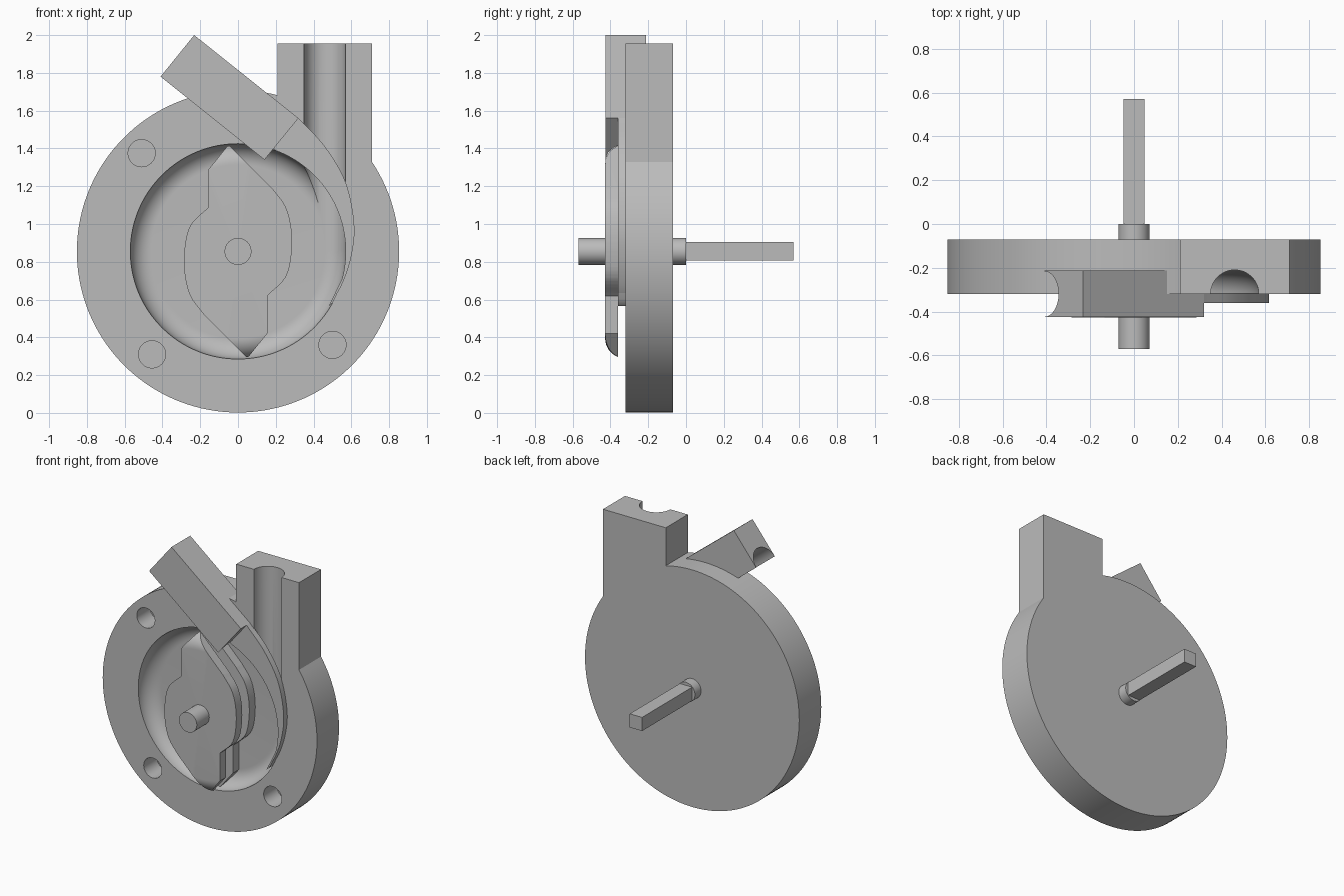
import bpy, bmesh, math
from mathutils import Vector

cube = bpy.data.objects.get("Cube")
if cube:
    bpy.data.objects.remove(cube, do_unlink=True)

grey = bpy.data.materials.new("plain grey")
grey.use_nodes = True
grey.diffuse_color = (0.5, 0.5, 0.5, 1)
grey.node_tree.nodes["Principled BSDF"].inputs["Base Color"].default_value = (0.5, 0.5, 0.5, 1)

CZ = 0.855            # height of the shaft axis
RADIUS = 0.853        # casing radius
FRONT, BACK = -0.32, -0.07
MAJOR, MINOR = 0.46, 0.11   # ring channel


def finish(name, bm):
    bmesh.ops.recalc_face_normals(bm, faces=bm.faces)
    mesh = bpy.data.meshes.new(name)
    bm.to_mesh(mesh)
    bm.free()
    mesh.materials.append(grey)
    ob = bpy.data.objects.new(name, mesh)
    bpy.context.collection.objects.link(ob)
    return ob


def plate(name, outline, y0, y1):
    """Extrude an (x, z) outline along y."""
    bm = bmesh.new()
    face = bm.faces.new([bm.verts.new((x, y0, z)) for x, z in outline])
    ext = bmesh.ops.extrude_face_region(bm, geom=[face])
    moved = [g for g in ext["geom"] if isinstance(g, bmesh.types.BMVert)]
    bmesh.ops.translate(bm, verts=moved, vec=(0, y1 - y0, 0))
    return finish(name, bm)


def lathe(name, profile, steps=128):
    """Spin an (r, y) profile round the shaft axis."""
    bm = bmesh.new()
    verts = [bm.verts.new((r, y, CZ)) for r, y in profile]
    edges = [bm.edges.new(p) for p in zip(verts, verts[1:])]
    bmesh.ops.spin(bm, geom=verts + edges, cent=(0, 0, CZ), axis=(0, 1, 0),
                   angle=math.tau, steps=steps)
    bmesh.ops.remove_doubles(bm, verts=bm.verts, dist=1e-5)
    return finish(name, bm)


def rod(name, a, b, radius, segments=64):
    """Cylinder between two points."""
    a, b = Vector(a), Vector(b)
    bm = bmesh.new()
    bmesh.ops.create_cone(bm, cap_ends=True, segments=segments, radius1=radius,
                          radius2=radius, depth=(b - a).length)
    ob = finish(name, bm)
    ob.data.transform((b - a).to_track_quat("Z", "Y").to_matrix().to_4x4())
    ob.location = (a + b) / 2
    return ob


def combine(ob, tool, operation="DIFFERENCE"):
    bpy.context.view_layer.update()
    mod = ob.modifiers.new("cut", "BOOLEAN")
    mod.operation, mod.object, mod.solver = operation, tool, "EXACT"
    bpy.context.view_layer.objects.active = ob
    bpy.ops.object.modifier_apply(modifier=mod.name)
    bpy.data.objects.remove(tool, do_unlink=True)


def arc(cx, cy, r, a0, a1, n):
    return [(cx + r * math.cos(a0 + (a1 - a0) * i / n),
             cy + r * math.sin(a0 + (a1 - a0) * i / n)) for i in range(n + 1)]


def smooth_path(points, n=8):
    """Catmull-Rom curve through the points."""
    p = [Vector(q) for q in points]
    p = [2 * p[0] - p[1]] + p + [2 * p[-1] - p[-2]]
    out = []
    for a, b, c, d in zip(p, p[1:], p[2:], p[3:]):
        for i in range(n):
            t = i / n
            out.append(tuple(0.5 * (2 * b + (c - a) * t + (2 * a - 5 * b + 4 * c - d) * t * t
                                    + (3 * b - a - 3 * c + d) * t ** 3)))
    return out + [tuple(points[-1])]


# Casing: round body with the square outlet tower in one outline
TOP, IN_X, OUT_X = 1.955, 0.21, 0.71
a_in, a_out = math.acos(IN_X / RADIUS), math.acos(OUT_X / RADIUS)
outline = arc(0, CZ, RADIUS, a_in, math.tau + a_out, 128)
outline += [(OUT_X, TOP), (IN_X, TOP)]
casing = plate("casing", outline, FRONT, BACK)

# Round-edged cavity, outlet channel and screw holes
bowl = arc(MAJOR, FRONT, MINOR, 0, math.pi / 2, 14)
combine(casing, lathe("cavity", [(0, -0.5), (MAJOR + MINOR, -0.5)] + bowl + [(0, FRONT + MINOR)]))
combine(casing, rod("outlet_channel", (MAJOR, FRONT, CZ), (MAJOR, FRONT, 2.1), MINOR))
for x, z in ((-0.51, 1.375), (-0.455, 0.31), (0.5, 0.36)):
    combine(casing, rod("screw_hole", (x, -0.5, z), (x, -0.17, z), 0.072, 32))

# Two-tipped rotor: half outline turned by 180 degrees, rounded and slotted at the rim
half = [(-0.05, 0.565), (0.18, 0.335)]
half += smooth_path([(0.18, 0.335), (0.25, 0.24), (0.282, 0.12), (0.282, -0.02),
                     (0.25, -0.14), (0.155, -0.235)], 6)[1:]
half += [(0.155, -0.435)]
shape = half + [(-x, -z) for x, z in half]
rotor = plate("rotor", [(x, CZ + z) for x, z in shape], -0.5, -0.1)
SLOT, HUB, TUBE = 0.04, 0.21, 0.108
tilt = math.asin(SLOT / TUBE)
front_rim = arc(MAJOR, FRONT, TUBE, -math.pi / 2, -tilt, 10)
back_rim = arc(MAJOR, FRONT, TUBE, tilt, math.pi / 2, 10)
rim = ([(0, FRONT - TUBE)] + front_rim + [(HUB, FRONT - SLOT), (HUB, FRONT + SLOT)]
       + back_rim + [(0, FRONT + TUBE)])
combine(rotor, lathe("rotor_envelope", rim), "INTERSECT")

# Crescent gate along the right side of the cavity
outer = smooth_path([(0.32, 1.56), (0.46, 1.41), (0.57, 1.22), (0.615, 1.0),
                     (0.6, 0.83), (0.55, 0.68), (0.48, 0.565)])
inner = arc(0, CZ, MAJOR + MINOR, math.atan2(-0.29, 0.48), math.atan2(0.53, 0.2), 40)
gate = plate("crescent_gate", outer + inner[1:] + [(0.16, 1.43)], FRONT - SLOT, FRONT + 0.005)

# Slanted inlet arm with a half-round groove along its lower side
low_a, low_b = (-0.41, 1.78), (0.14, 1.34)
arm = plate("inlet_arm", [low_a, low_b, (0.32, 1.56), (-0.232, 2.0)], -0.425, -0.212)
along = Vector((low_b[0] - low_a[0], 0, low_b[1] - low_a[1])) * 0.2
start = Vector((low_a[0], FRONT, low_a[1])) - along
end = Vector((low_b[0], FRONT, low_b[1])) + along
combine(arm, rod("arm_groove", start, end, 0.104))

# Shaft and square drive key
shaft = rod("shaft", (0, -0.57, CZ), (0, 0, CZ), 0.071)
k = 0.049
key = plate("drive_key", [(-k, CZ - k), (k, CZ - k), (k, CZ + k), (-k, CZ + k)], -0.01, 0.57)

# Smooth the curved walls and keep the edges sharp
for ob in (casing, rotor, gate, arm, shaft, key):
    bpy.ops.object.select_all(action="DESELECT")
    ob.select_set(True)
    bpy.context.view_layer.objects.active = ob
    bpy.ops.object.shade_smooth_by_angle(angle=math.radians(30))
